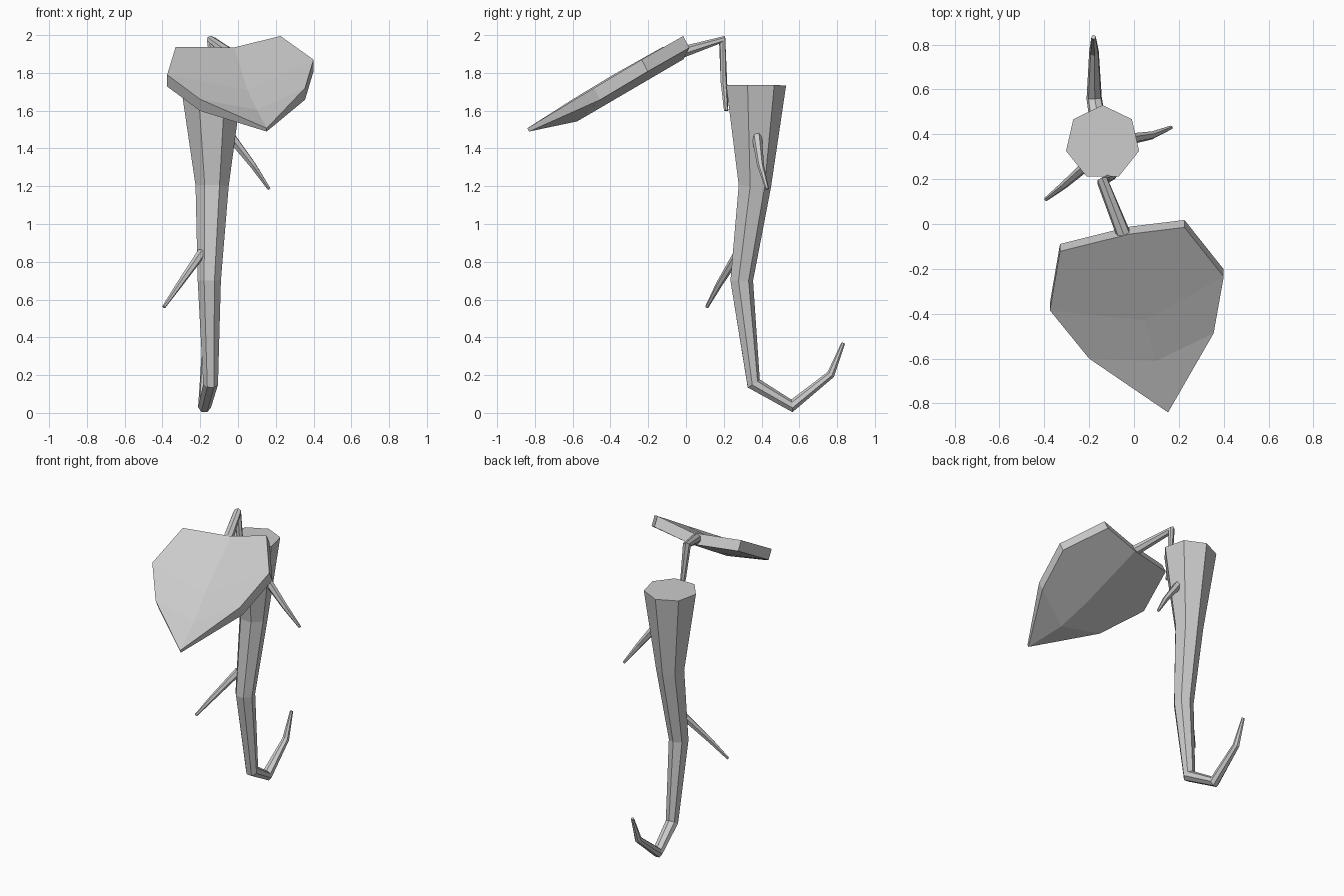
import bpy
import bmesh
import math
from mathutils import Vector

cube = bpy.data.objects.get("Cube")
if cube:
    bpy.data.objects.remove(cube, do_unlink=True)

# Single material
grey = bpy.data.materials.new("plain grey")
grey.use_nodes = True
colour = (0.6, 0.6, 0.6, 1)
grey.diffuse_color = colour
grey.node_tree.nodes["Principled BSDF"].inputs["Base Color"].default_value = colour


def finish(name, bm):
    bmesh.ops.recalc_face_normals(bm, faces=bm.faces)
    mesh = bpy.data.meshes.new(name)
    bm.to_mesh(mesh)
    bm.free()
    mesh.materials.append(grey)
    obj = bpy.data.objects.new(name, mesh)
    bpy.context.collection.objects.link(obj)
    return obj


def tapered_tube(name, path, sides):
    """Flat-sided tube along (x, y, z, radius) points, mitred at bends."""
    points = [Vector(p[:3]) for p in path]
    bm = bmesh.new()
    rings = []
    side = Vector((1, 0, 0))
    for i, p in enumerate(points):
        before = (p - points[max(i - 1, 0)]).normalized()
        after = (points[min(i + 1, len(points) - 1)] - p).normalized()
        tangent = (before + after).normalized()
        side = (side - tangent * side.dot(tangent)).normalized()
        up = side.cross(tangent)
        if i == 0 and up.y < 0:
            flip = -1
        elif i == 0:
            flip = 1
        ring = []
        for k in range(sides):
            a = math.tau * k / sides
            offset = side * math.sin(a) + up * flip * math.cos(a)
            ring.append(bm.verts.new(p + offset * path[i][3]))
        rings.append(ring)
    for low, high in zip(rings, rings[1:]):
        for k in range(sides):
            n = (k + 1) % sides
            bm.faces.new((low[k], low[n], high[n], high[k]))
    bm.faces.new(rings[0])
    bm.faces.new(rings[-1])
    return finish(name, bm)


# Trunk, ending in a curled root
tapered_tube("trunk", [
    (-0.14, 0.363, 1.735, 0.167), (-0.137, 0.36, 1.2, 0.09),
    (-0.152, 0.292, 0.7, 0.063), (-0.145, 0.357, 0.155, 0.04),
    (-0.177, 0.56, 0.036, 0.035), (-0.178, 0.767, 0.203, 0.022),
    (-0.18, 0.833, 0.37, 0.01)], 7)

# Side twigs
tapered_tube("left_twig", [
    (-0.04, 0.375, 1.465, 0.027), (0.08, 0.395, 1.31, 0.018),
    (0.165, 0.43, 1.185, 0.009)], 6)
tapered_tube("right_twig", [
    (-0.19, 0.28, 0.85, 0.025), (-0.31, 0.175, 0.68, 0.017),
    (-0.393, 0.11, 0.56, 0.009)], 6)

# Leaf stalk
tapered_tube("leaf_stalk", [
    (-0.09, 0.212, 1.6, 0.012), (-0.12, 0.2, 1.75, 0.018),
    (-0.14, 0.192, 1.975, 0.026), (-0.045, -0.05, 1.9, 0.033)], 7)

# Leaf blade: rows of left edge, midrib and right edge, then the tip
rows = [
    [(-0.33, -0.122, 1.938), (-0.02, -0.045, 1.935), (0.225, -0.015, 1.995)],
    [(-0.375, -0.385, 1.79), (0.05, -0.43, 1.71), (0.4, -0.235, 1.87)],
    [(-0.2, -0.6, 1.66), (0.1, -0.61, 1.605), (0.355, -0.487, 1.72)],
]
tip = Vector((0.152, -0.84, 1.507))
thickness = Vector((0, 0.033, -0.062))

bm = bmesh.new()
layers = []
for depth in (0, 1):
    grid = [[bm.verts.new(Vector(p) + thickness * depth) for p in row] for row in rows]
    end = bm.verts.new(tip + thickness * depth * 0.28)
    layers.append((grid, end))
    for near, far in zip(grid, grid[1:]):
        for j in (0, 1):
            bm.faces.new((near[j], near[j + 1], far[j + 1], far[j]))
    for j in (0, 1):
        bm.faces.new((grid[2][j], grid[2][j + 1], end))

# Leaf rim
rims = [g[0] + [g[1][2], g[2][2], e, g[2][0], g[1][0]] for g, e in layers]
count = len(rims[0])
for k in range(count):
    n = (k + 1) % count
    bm.faces.new((rims[0][k], rims[0][n], rims[1][n], rims[1][k]))
finish("leaf", bm)
